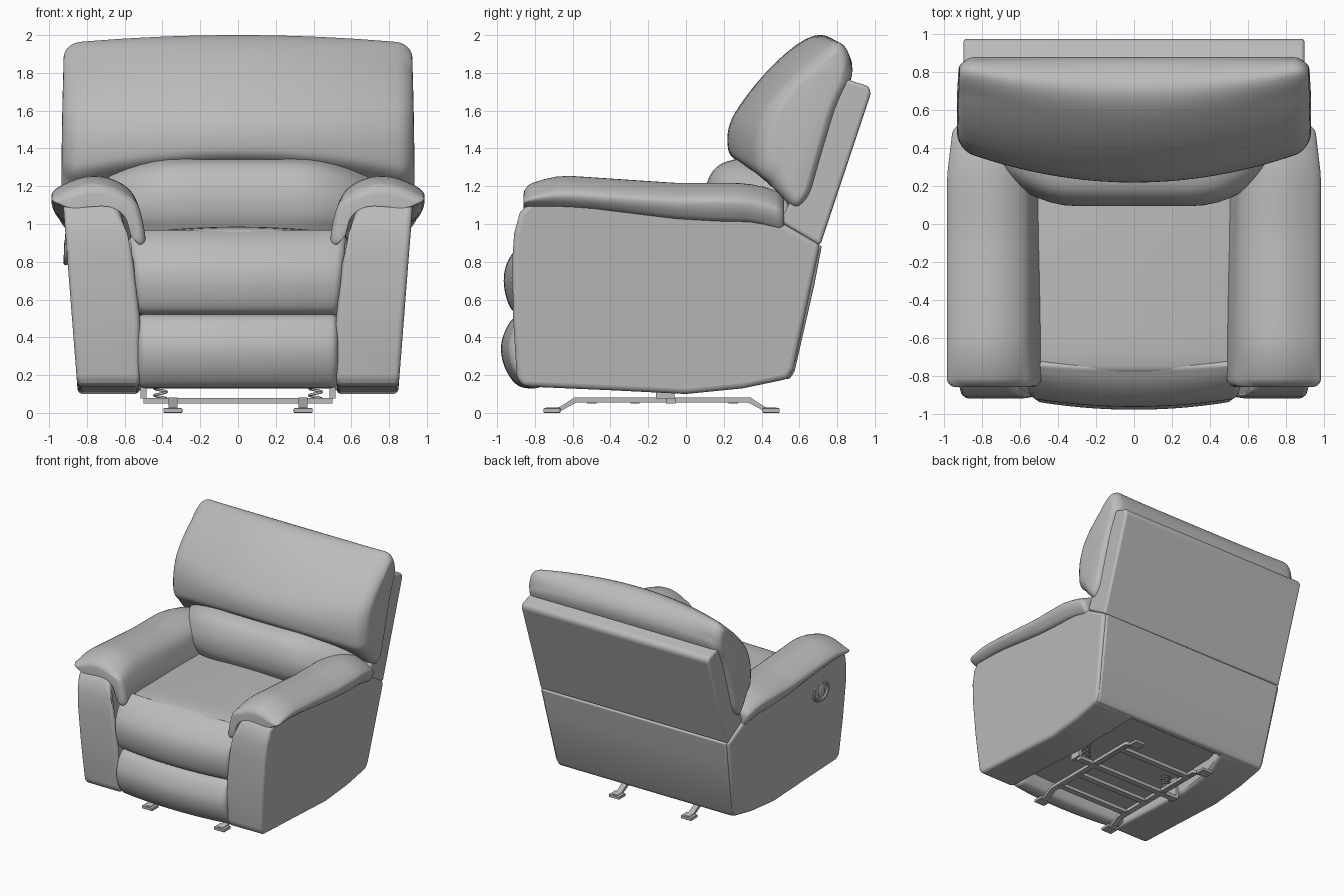
import bpy, bmesh, math
from mathutils import Vector

cube = bpy.data.objects.get("Cube")
if cube:
    bpy.data.objects.remove(cube, do_unlink=True)

grey = bpy.data.materials.new("upholstery grey")
grey.use_nodes = True
grey.diffuse_color = (0.5, 0.5, 0.5, 1)
grey.node_tree.nodes["Principled BSDF"].inputs["Base Color"].default_value = (0.5, 0.5, 0.5, 1)


def clamp(v):
    return max(0.0, min(1.0, v))


def finish(obj, bevel=0.0, angle=40):
    """Material, optional rounded edges and smooth shading."""
    obj.data.materials.append(grey)
    bpy.ops.object.select_all(action='DESELECT')
    obj.select_set(True)
    bpy.context.view_layer.objects.active = obj
    if bevel:
        mod = obj.modifiers.new("rounded edges", 'BEVEL')
        mod.width, mod.segments, mod.limit_method = bevel, 4, 'ANGLE'
        mod.angle_limit = math.radians(35)
    bpy.ops.object.shade_smooth_by_angle(angle=math.radians(angle))
    return obj


def spline(pts, n=5):
    """Closed smooth curve through the points."""
    out, count = [], len(pts)
    for i in range(count):
        a, b, c, d = (Vector(pts[(i + k) % count]) for k in (-1, 0, 1, 2))
        for j in range(n):
            t = j / n
            out.append(0.5 * (2 * b + (c - a) * t + (2 * a - 5 * b + 4 * c - d) * t * t
                              + (3 * b - a - 3 * c + d) * t ** 3))
    return out


def loft(name, profile, lo, hi, radius=0.0, axis='X', warp=None, bevel=0.0):
    """Sweep a profile along an axis; a radius gives soft, pillowed ends."""
    if radius:
        profile = spline(profile)
        ends = [(radius * (1 - math.cos(a)), radius * (1 - math.sin(a)))
                for a in (math.pi / 2 * k / 6 for k in range(6))]
        mid = [(lo + radius + (hi - lo - 2 * radius) * k / 20, 0) for k in range(21)]
        stations = [(lo + p, i) for p, i in ends] + mid + [(hi - p, i) for p, i in reversed(ends)]
    else:
        profile = [Vector(p) for p in profile]
        stations = [(lo, 0), (hi, 0)]
    low = Vector([min(p[k] for p in profile) for k in (0, 1)])
    high = Vector([max(p[k] for p in profile) for k in (0, 1)])
    centre, half = (low + high) / 2, (high - low) / 2
    bm = bmesh.new()
    rings = []
    for t, inset in stations:
        ring = []
        for p in profile:
            a, b = (centre[k] + (p[k] - centre[k]) * (1 - min(0.9, inset / half[k])) for k in (0, 1))
            co = Vector((t, a, b)) if axis == 'X' else Vector((a, t, b))
            ring.append(bm.verts.new(warp(co) if warp else co))
        rings.append(ring)
    n = len(profile)
    for r, s in zip(rings, rings[1:]):
        for i in range(n):
            bm.faces.new((r[i], r[(i + 1) % n], s[(i + 1) % n], s[i]))
    bm.faces.new(rings[0])
    bm.faces.new(rings[-1])
    bmesh.ops.recalc_face_normals(bm, faces=bm.faces)
    mesh = bpy.data.meshes.new(name)
    bm.to_mesh(mesh)
    bm.free()
    obj = bpy.data.objects.new(name, mesh)
    bpy.context.collection.objects.link(obj)
    return finish(obj, bevel)


def box(name, x, y, z, bevel=0.0):
    return loft(name, [(y[0], z[0]), (y[1], z[0]), (y[1], z[1]), (y[0], z[1])], x[0], x[1], bevel=bevel)


# Side panels and armrests, mirrored
panel = [(-0.82, 1.12), (-0.88, 1.06), (-0.91, 0.95), (-0.92, 0.8), (-0.915, 0.5), (-0.895, 0.18),
         (-0.86, 0.14), (-0.4, 0.12), (0, 0.1), (0.3, 0.13), (0.54, 0.18), (0.57, 0.23),
         (0.71, 0.89), (0.5, 1.01), (0.2, 1.08)]
arm = [(0.985, 1.165), (0.92, 1.215), (0.8, 1.255), (0.68, 1.245), (0.57, 1.18), (0.515, 1.06),
       (0.49, 0.91), (0.525, 0.89), (0.57, 1.03), (0.68, 1.1), (0.9, 1.09), (0.965, 1.115)]

for side, s in (("left", 1), ("right", -1)):
    def panel_shape(co):
        outer = 0.85 + 0.078 * (co.z - 0.13)
        inner = 0.52 + 0.05 * clamp((co.z - 0.5) / 0.45) + 0.08 * clamp((co.z - 0.95) / 0.15)
        inner -= 0.08 * clamp((co.y - 0.3) / 0.2)
        return Vector((s * (outer if co.x > 0.5 else inner), co.y, co.z))

    def arm_shape(co):
        back = clamp((co.y + 0.65) / 0.6)
        tail = clamp((co.y - 0.25) / 0.25)
        nose = clamp((-0.6 - co.y) / 0.25)
        under = clamp((1.15 - co.z) / 0.06)
        drop = 0.04 * back + 0.05 * tail ** 2 + 0.04 * under * clamp((co.y + 0.5) / 0.7)
        drop += 0.055 * nose ** 2 * clamp((co.z - 1.1) / 0.1)
        return Vector((s * (co.x - 0.03 * tail * clamp((co.x - 0.6) / 0.3)), co.y, co.z - drop))

    loft(side + "_side_panel", panel, 0, 1, warp=panel_shape, bevel=0.05)
    loft(side + "_armrest", arm, -0.86, 0.52, radius=0.045, axis='Y', warp=arm_shape)


# Seat, front pad and footrest
def bow(co):
    y = co.y + 0.16 * co.x ** 2 * clamp((-0.6 - co.y) / 0.3)
    flare = 1 + 0.07 * clamp((co.z - 0.5) / 0.45)
    return Vector((co.x * flare, y, co.z))


def crown(co):
    return Vector((co.x, co.y, co.z - 0.12 * co.x ** 2 * clamp((co.z - 0.7) / 0.2)))


loft("seat_cushion", [(0.5, 0.95), (0.1, 0.98), (-0.4, 0.985), (-0.72, 0.98), (-0.79, 0.93),
                      (-0.79, 0.75), (-0.7, 0.62), (0.4, 0.62), (0.5, 0.7)],
     -0.58, 0.58, radius=0.03, warp=crown)
loft("front_pad", [(-0.74, 0.95), (-0.8, 0.95), (-0.88, 0.89), (-0.945, 0.8), (-0.965, 0.7),
                   (-0.945, 0.59), (-0.9, 0.53), (-0.8, 0.515), (-0.72, 0.55), (-0.68, 0.75)],
     -0.535, 0.535, radius=0.04, warp=bow)
loft("footrest", [(-0.8, 0.52), (-0.9, 0.51), (-0.955, 0.44), (-0.98, 0.34), (-0.955, 0.23),
                  (-0.89, 0.145), (-0.8, 0.135), (-0.76, 0.2), (-0.76, 0.45)],
     -0.53, 0.53, radius=0.04, warp=bow)


# Lumbar cushion with swept-back wings
def lumbar_shape(co):
    wing = max(0.0, abs(co.x) - 0.3) ** 2
    y = co.y + wing * clamp((0.6 - co.y) / 0.4)
    return Vector((co.x, y, co.z - 0.65 * wing * clamp((co.z - 1.0) / 0.2)))


loft("lumbar_cushion", [(0.45, 0.93), (0.2, 0.92), (0.12, 1.0), (0.095, 1.1), (0.105, 1.2),
                        (0.15, 1.29), (0.23, 1.335), (0.36, 1.345), (0.48, 1.25), (0.5, 1.05)],
     -0.8, 0.8, radius=0.06, warp=lumbar_shape)


# Large head cushion, bowed forward in the middle, straight along the shell
def head_shape(co):
    xx = co.x ** 2
    shell_line = 0.55 + 0.415 * (co.z - 1.1)
    y = co.y + 0.2 * xx * clamp((shell_line - co.y) / 0.35)
    z = co.z - 0.15 * xx * clamp((1.6 - co.z) / 0.3) - 0.05 * xx * clamp((co.z - 1.7) / 0.3)
    x = co.x * (1 - 0.015 * clamp((co.z - 1.4) / 0.6))
    return Vector((x, y, z))


loft("head_cushion", [(0.25, 1.35), (0.22, 1.42), (0.232, 1.53), (0.3, 1.65), (0.43, 1.81),
                      (0.58, 1.945), (0.7, 2.0), (0.8, 1.965), (0.87, 1.88), (0.875, 1.78),
                      (0.82, 1.65), (0.72, 1.42), (0.64, 1.24), (0.55, 1.2), (0.38, 1.28)],
     -0.935, 0.935, radius=0.085, warp=head_shape)

# Back shell, lower back and underside
loft("back_shell", [(0.71, 0.885), (0.98, 1.695), (0.965, 1.73), (0.845, 1.768), (0.5, 1.01)],
     -0.9, 0.9, bevel=0.025)


def lower_back_shape(co):
    return Vector((math.copysign(0.835 + 0.07 * (co.z - 0.17), co.x), co.y, co.z))


loft("lower_back", [(0.72, 0.89), (0.68, 0.68), (0.575, 0.22), (0.55, 0.18), (0.5, 0.18), (0.54, 0.9)],
     -0.85, 0.85, warp=lower_back_shape, bevel=0.015)
box("underside", (-0.6, 0.6), (-0.8, 0.53), (0.25, 0.31))

# Metal base: rails with feet, springs and brackets, mirrored
rail = [(-0.74, 0.012), (-0.66, 0.012), (-0.58, 0.055), (0.33, 0.055), (0.41, 0.012), (0.48, 0.012),
        (0.48, 0.028), (0.42, 0.03), (0.34, 0.082), (-0.59, 0.082), (-0.67, 0.03), (-0.74, 0.028)]
for side, s in (("left", 1), ("right", -1)):
    x = s * 0.345
    loft(side + "_base_rail", rail, x - 0.024, x + 0.024)
    for end, y in (("front", -0.71), ("rear", 0.45)):
        box(f"{side}_{end}_foot", (x - 0.05, x + 0.05), (y - 0.045, y + 0.045), (0, 0.025), 0.005)
    box(side + "_bracket", (s * 0.5 - 0.015, s * 0.5 + 0.015), (-0.16, -0.06), (0.075, 0.27))
    curve = bpy.data.curves.new(side + "_spring", 'CURVE')
    curve.dimensions, curve.bevel_depth, curve.bevel_resolution = '3D', 0.007, 1
    path = curve.splines.new('POLY')
    path.points.add(60)
    for k, p in enumerate(path.points):
        a = k * math.pi / 6
        p.co = (s * 0.41 + 0.033 * math.cos(a), 0.033 * math.sin(a) - 0.1, 0.075 + 0.003 * k, 1)
    spring = bpy.data.objects.new(curve.name, curve)
    bpy.context.collection.objects.link(spring)
    curve.materials.append(grey)

# Cross bars
for i, y in enumerate((-0.5, -0.27, -0.08, 0.25)):
    reach = 0.5 if i == 2 else 0.345
    box(f"cross_bar_{i + 1}", (-reach, reach), (y - 0.025, y + 0.025), (0.05, 0.078))

# Recline handle on the right side: oval bezel and lever
bpy.ops.mesh.primitive_torus_add(major_radius=0.085, minor_radius=0.014, major_segments=32,
                                 minor_segments=8, location=(-0.906, -0.55, 0.87),
                                 rotation=(0, math.radians(94), 0))
bezel = bpy.context.object
bezel.name = "handle_bezel"
bezel.scale = (0.9, 1.15, 1)
finish(bezel)
bpy.ops.mesh.primitive_uv_sphere_add(segments=20, ring_count=10, location=(-0.908, -0.56, 0.87))
lever = bpy.context.object
lever.name = "handle_lever"
lever.scale = (0.014, 0.045, 0.06)
finish(lever)
